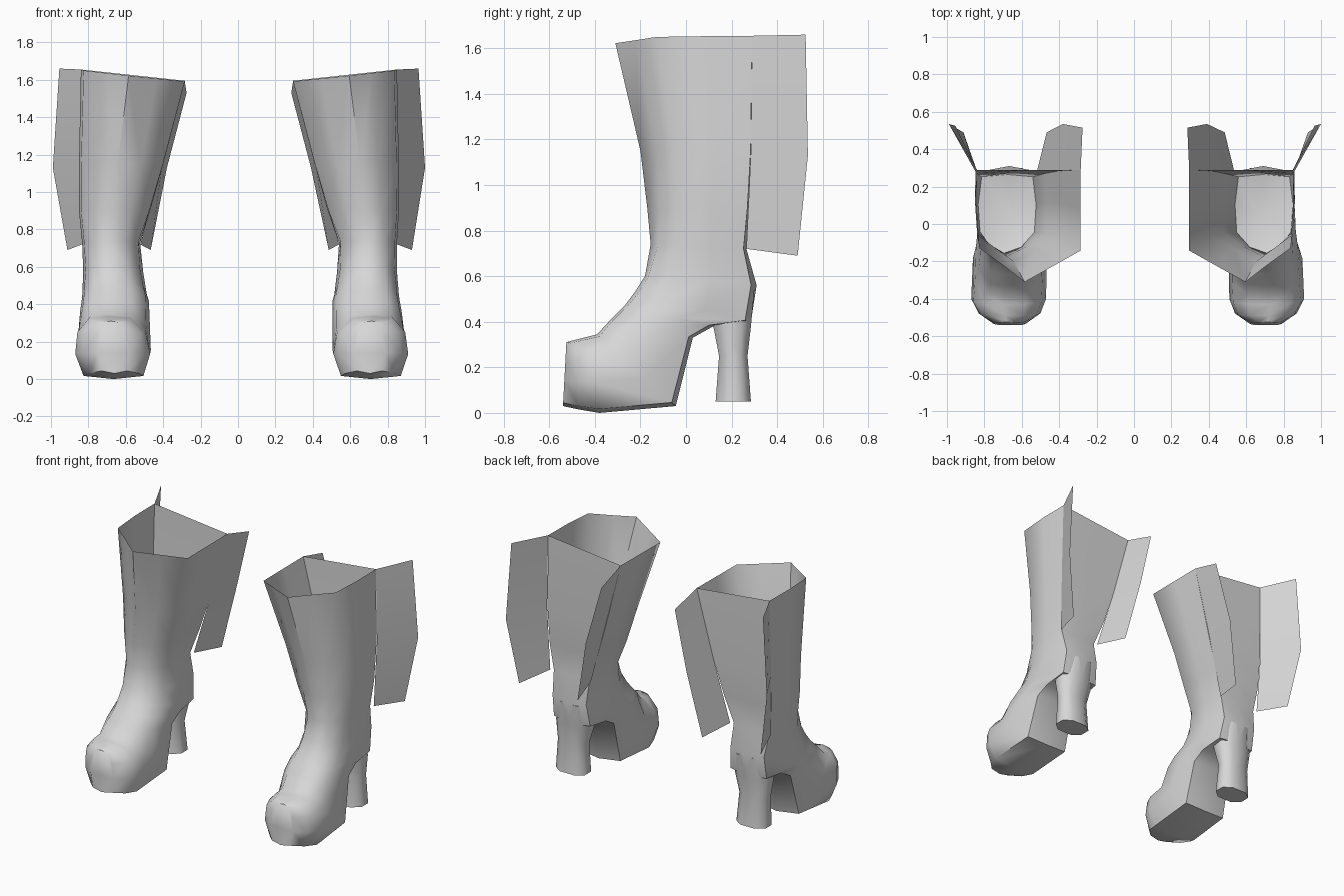
import bpy, bmesh, math

cube = bpy.data.objects.get("Cube")
if cube:
    bpy.data.objects.remove(cube, do_unlink=True)

grey = bpy.data.materials.new("light_grey")
grey.use_nodes = True
COLOUR = (0.68, 0.68, 0.68, 1)
grey.diffuse_color = COLOUR
grey.node_tree.nodes["Principled BSDF"].inputs["Base Color"].default_value = COLOUR

# Cross-section outlines: (front to back 0..1, inner to outer -1..1)
SHAFT = [(0, .08), (.14, -.46), (.28, -1), (.65, -1), (1, -1),
         (1, 0), (1, 1), (.65, 1), (.3, .95), (.15, .5)]
FOOT = [(0, .1), (.03, -.5), (.25, -.9), (.6, -1), (.95, -.8),
        (1, 0), (.95, .8), (.6, 1), (.25, .92), (.03, .6)]

# Sections: front y, front z, back y, back z, inner x, outer x, foot blend, side tilt
SECTIONS = [
    (-.31, 1.62, .29, 1.625, .295, .85, 0, .03),
    (-.20, 1.15, .285, 1.15, .41, .86, .05, 0),
    (-.17, .90, .275, .90, .48, .86, .25, 0),
    (-.155, .74, .265, .72, .54, .85, .6, 0),
    (-.18, .60, .31, .56, .53, .85, 1, 0),
    (-.225, .53, .285, .40, .515, .86, 1, 0),
    (-.27, .47, .12, .38, .505, .865, 1, 0),
    (-.33, .41, .03, .33, .505, .875, 1, 0),
    (-.39, .345, -.045, .03, .505, .90, 1, 0),
    (-.43, .335, -.38, 0, .51, .91, 1, 0),
    (-.49, .32, -.47, .015, .54, .87, 1, 0),
    (-.525, .31, -.54, .03, .62, .79, 1, 0),
]

# Heel block rings: z, front y, back y, inner x, outer x
HEEL = [(.05, .13, .285, .60, .82), (.25, .145, .27, .61, .81),
        (.38, .12, .285, .575, .82), (.54, .08, .30, .56, .81)]
ROUND = [(0, .5), (0, -.5), (.3, -1), (.75, -1), (1, -.5),
         (1, .5), (.75, 1), (.3, 1)]


def section_ring(sec):
    fy, fz, by, bz, xi, xo, blend, tilt = sec
    ring = []
    for (t0, s0), (t1, s1) in zip(SHAFT, FOOT):
        t, s = t0 + (t1 - t0) * blend, s0 + (s1 - s0) * blend
        ring.append(((xi + xo) / 2 + s * (xo - xi) / 2,
                     fy + (by - fy) * t, fz + (bz - fz) * t + tilt * s))
    return ring


def heel_ring(row):
    z, fy, by, xi, xo = row
    return [((xi + xo) / 2 + s * (xo - xi) / 2, fy + (by - fy) * t, z)
            for t, s in ROUND]


def place(p, side):
    """The right boot mirrors the left, standing a touch closer in."""
    x, y, z = p
    if side == "right":
        x = -x + .01 + .035 * max(0, 1 - z / .9)
    return x, y, z


def loft(name, rings, side, closed=True, cap_start=False, cap_end=False, tip=None):
    bm = bmesh.new()
    rows = [[bm.verts.new(place(p, side)) for p in r] for r in rings]
    n = len(rows[0])
    for a, b in zip(rows, rows[1:]):
        for i in range(n if closed else n - 1):
            j = (i + 1) % n
            bm.faces.new((a[i], a[j], b[j], b[i]))
    if cap_start:
        bm.faces.new(rows[0])
    if cap_end:
        bm.faces.new(rows[-1])
    if tip:
        v = bm.verts.new(place(tip, side))
        for i in range(n):
            bm.faces.new((rows[-1][i], rows[-1][(i + 1) % n], v))
    bmesh.ops.recalc_face_normals(bm, faces=bm.faces)
    mesh = bpy.data.meshes.new(name)
    bm.to_mesh(mesh)
    bm.free()
    mesh.materials.append(grey)
    obj = bpy.data.objects.new(f"{side}_{name}", mesh)
    bpy.context.collection.objects.link(obj)
    bpy.ops.object.select_all(action='DESELECT')
    obj.select_set(True)
    bpy.context.view_layer.objects.active = obj
    bpy.ops.object.shade_smooth_by_angle(angle=math.radians(62))
    return obj


for side in ("left", "right"):
    # Shaft, instep and platform toe in one skin, open at the rim
    rings = [section_ring(s) for s in SECTIONS]
    loft("boot_body", rings, side, cap_end=True)

    # Block heel
    loft("heel", [heel_ring(r) for r in HEEL], side, cap_start=True, cap_end=True)

    # Floor deep inside the shaft
    loft("inner_floor", [rings[3]], side, tip=(.66, .05, .68))

    # Flaps standing off the two back corners of the shaft
    loft("outer_flap", [[(.85, .29, 1.655), (.965, .525, 1.66)],
                        [(.86, .285, 1.15), (1.0, .535, 1.13)],
                        [(.85, .265, .72), (.93, .49, .69)]], side, closed=False)
    loft("inner_flap", [[(.295, .29, 1.595), (.285, .515, 1.53)],
                        [(.415, .285, 1.15), (.39, .535, 1.13)],
                        [(.54, .265, .72), (.485, .49, .69)]], side, closed=False)
